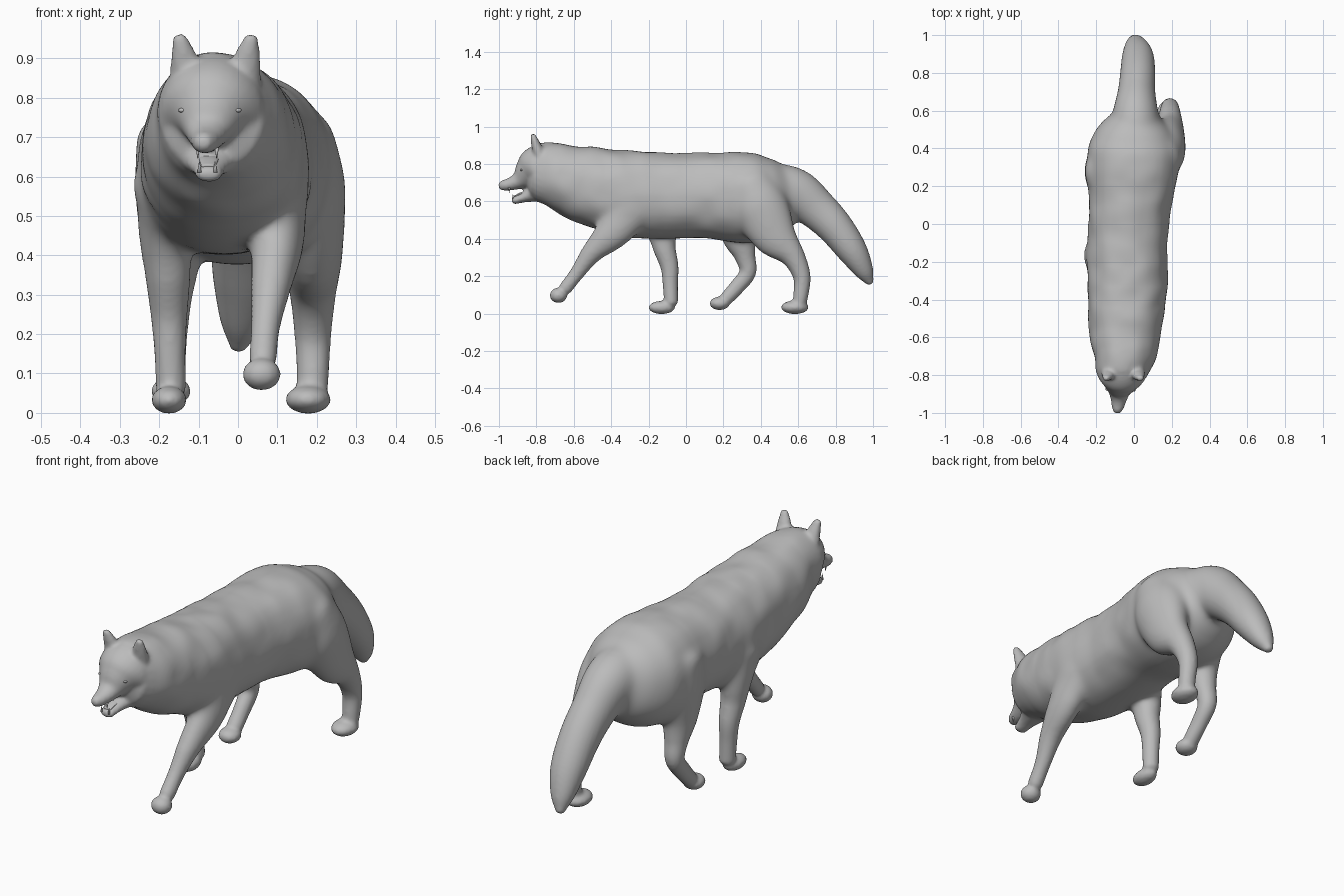
import bpy, bmesh, math
from mathutils import Vector, Matrix, noise

if "Cube" in bpy.data.objects:
    bpy.data.objects.remove(bpy.data.objects["Cube"], do_unlink=True)

SEGMENTS = 28


def make_material(name, colour):
    mat = bpy.data.materials.new(name)
    mat.use_nodes = True
    mat.diffuse_color = colour
    mat.node_tree.nodes["Principled BSDF"].inputs["Base Color"].default_value = colour
    return mat


fur_grey = make_material("fur grey", (0.5, 0.5, 0.5, 1))


def spline(points, steps=5):
    """Catmull-Rom interpolation through stations of (x, y, z, half width, half depth)."""
    pts = [Vector(p) for p in points]
    pts = [2 * pts[0] - pts[1]] + pts + [2 * pts[-1] - pts[-2]]
    out = []
    for a, b, c, d in zip(pts, pts[1:], pts[2:], pts[3:]):
        for i in range(steps):
            t = i / steps
            out.append(b + (c - a) * t / 2 + (2 * a - 5 * b + 4 * c - d) * t * t / 2
                       + (3 * b - a - 3 * c + d) * t ** 3 / 2)
    return out + [pts[-2]]


def loft(bm, points, squareness=2.0, cap=0.6):
    """Skin elliptical rings along a path, with rounded ends."""
    path = spline(points)
    centres = [Vector(p[:3]) for p in path]
    last = len(path) - 1
    sections = []
    for i, p in enumerate(path):
        tangent = (centres[min(i + 1, last)] - centres[max(i - 1, 0)]).normalized()
        sections.append((centres[i], tangent, p[3], p[4]))

    def rounded_end(section, sign):
        c, t, w, d = section
        angles = [math.radians(a) for a in (25, 50, 70, 84)]
        return [(c + t * sign * cap * min(w, d) * math.sin(a), t, w * math.cos(a), d * math.cos(a))
                for a in angles]

    sections = rounded_end(sections[0], -1)[::-1] + sections + rounded_end(sections[-1], 1)
    rings = []
    for c, t, w, d in sections:
        side = (Vector((1, 0, 0)) - t * t.x).normalized()
        up = t.cross(side)
        ring = []
        for k in range(SEGMENTS):
            a = math.tau * k / SEGMENTS
            ca, sa = math.cos(a), math.sin(a)
            u = math.copysign(abs(ca) ** (2 / squareness), ca)
            v = math.copysign(abs(sa) ** (2 / squareness), sa)
            ring.append(bm.verts.new(c + side * w * u + up * d * v))
        rings.append(ring)
    for r, s in zip(rings, rings[1:]):
        for k in range(SEGMENTS):
            n = (k + 1) % SEGMENTS
            bm.faces.new((r[k], r[n], s[n], s[k]))
    bm.faces.new(rings[0][::-1])
    bm.faces.new(rings[-1])


def ellipsoid(bm, centre, radii):
    matrix = Matrix.Translation(centre) @ Matrix.Diagonal((*radii, 1))
    bmesh.ops.create_uvsphere(bm, u_segments=24, v_segments=16, radius=1, matrix=matrix)


def finish(bm, name):
    bmesh.ops.recalc_face_normals(bm, faces=bm.faces)
    mesh = bpy.data.meshes.new(name)
    bm.to_mesh(mesh)
    bm.free()
    mesh.materials.append(fur_grey)
    for poly in mesh.polygons:
        poly.use_smooth = True
    obj = bpy.data.objects.new(name, mesh)
    bpy.context.collection.objects.link(obj)
    return obj


def ramp(value):
    return min(1, max(0, value))


bm = bmesh.new()

# Torso from neck ruff to rump
loft(bm, [(-.06, -.755, .757, .146, .163), (-.05, -.68, .737, .17, .175),
          (-.045, -.58, .702, .188, .2), (-.04, -.45, .67, .205, .217),
          (-.035, -.3, .64, .214, .233), (-.035, -.1, .63, .214, .23),
          (-.02, .1, .633, .218, .229), (-.005, .28, .622, .241, .243),
          (0, .4, .616, .243, .236), (.005, .5, .628, .198, .198),
          (.01, .57, .64, .13, .145)], squareness=2.2)

# Skull and muzzle
loft(bm, [(-.066, -.7, .76, .145, .155), (-.066, -.775, .766, .138, .147),
          (-.069, -.815, .763, .124, .122), (-.073, -.85, .744, .088, .086),
          (-.078, -.89, .714, .058, .05), (-.081, -.93, .696, .043, .036),
          (-.086, -.972, .686, .032, .029)])
ellipsoid(bm, (-.087, -.977, .686), (.028, .027, .028))

# Lower jaw
loft(bm, [(-.07, -.78, .655, .09, .06), (-.073, -.86, .625, .048, .03),
          (-.074, -.92, .604, .033, .02)])

# Ears, mirrored about the middle of the head
for side in (-1, 1):
    loft(bm, [(-.057 + side * dx, y, z, w, d) for dx, y, z, w, d in
              ((.07, -.78, .84, .047, .036), (.081, -.803, .905, .033, .025),
               (.092, -.818, .954, .018, .014))])

# Tail
loft(bm, [(.005, .44, .675, .135, .135), (.008, .58, .65, .122, .13),
          (.014, .7, .557, .1, .11), (.02, .8, .458, .093, .096),
          (.02, .89, .335, .083, .08), (.01, .95, .232, .056, .053),
          (0, .983, .168, .022, .022)])

# Front legs: left one reaching forward, right one planted
loft(bm, [(.1, -.28, .57, .08, .12), (.1, -.39, .44, .07, .096),
          (.085, -.5, .33, .052, .058), (.07, -.58, .22, .037, .039),
          (.063, -.645, .135, .035, .036)])
loft(bm, [(-.175, -.17, .58, .09, .13), (-.182, -.13, .44, .07, .085),
          (-.178, -.115, .35, .058, .061), (-.175, -.088, .25, .047, .048),
          (-.173, -.084, .16, .04, .041), (-.17, -.08, .06, .038, .037)])

# Hind legs: left one trailing, right one lifting
loft(bm, [(.128, .34, .69, .117, .13), (.158, .4, .56, .117, .15),
          (.187, .475, .42, .082, .12), (.19, .57, .31, .06, .066),
          (.19, .619, .2, .047, .047), (.19, .614, .1, .041, .04),
          (.187, .605, .05, .04, .037)])
loft(bm, [(-.143, .27, .69, .115, .13), (-.156, .28, .56, .108, .14),
          (-.165, .285, .42, .08, .1), (-.168, .315, .31, .055, .057),
          (-.17, .33, .22, .044, .045), (-.17, .27, .14, .038, .041),
          (-.17, .215, .08, .038, .037)])

# Paws
for centre, radii in (((.06, -.682, .098), (.049, .047, .041)),
                      ((-.175, -.13, .033), (.045, .071, .035)),
                      ((.178, .582, .034), (.058, .074, .036)),
                      ((-.17, .18, .055), (.051, .054, .036))):
    ellipsoid(bm, centre, radii)

# Blend all parts into one coat, softest where the limbs and tail join the torso
body = finish(bm, "body")
bpy.context.view_layer.objects.active = body
remesh = body.modifiers.new("Blend", "REMESH")
remesh.mode = "VOXEL"
remesh.voxel_size = 0.009
remesh.use_smooth_shade = True
relax = body.modifiers.new("Relax", "SMOOTH")
relax.factor = 0.5
relax.iterations = 5
for name in ("Blend", "Relax"):
    bpy.ops.object.modifier_apply(modifier=name)

joints = body.vertex_groups.new(name="joints")
for v in body.data.vertices:
    weight = ramp((v.co.z - .33) * 10) * ramp((v.co.y + .78) * 12) * ramp((.8 - v.co.y) * 6)
    joints.add([v.index], weight, "REPLACE")
soften = body.modifiers.new("Soften", "SMOOTH")
soften.factor = 0.6
soften.iterations = 45
soften.vertex_group = joints.name
bpy.ops.object.modifier_apply(modifier=soften.name)

# Shaggy lumps on the torso, fading out at head, legs and tail
normals = [v.normal.copy() for v in body.data.vertices]
for v, normal in zip(body.data.vertices, normals):
    fade = ramp((v.co.z - .4) * 8) * ramp((v.co.y + .8) * 8) * ramp((.45 - v.co.y) * 3)
    v.co += normal * fade * .008 * noise.noise(Vector((v.co.x * 8, v.co.y * 9, v.co.z * 8)))

# Eyes set into the face surface
for name, x in (("right_eye", -.14), ("left_eye", -.003)):
    hit, spot, _, _ = body.ray_cast(Vector((x, -2, .768)), Vector((0, 1, 0)))
    bm = bmesh.new()
    ellipsoid(bm, spot + Vector((0, .007, 0)), (.012, .009, .006))
    finish(bm, name)

# Tongue
bm = bmesh.new()
loft(bm, [(-.073, -.84, .65, .03, .01), (-.074, -.88, .642, .024, .008),
          (-.075, -.915, .626, .018, .006)])
finish(bm, "tongue")

# Canine teeth
for label, x, y, z, tilt in (("upper", .024, -.945, .66, math.pi), ("lower", .02, -.925, .624, 0)):
    for side, sign in (("right", -1), ("left", 1)):
        bm = bmesh.new()
        place = Matrix.Translation((-.078 + sign * x, y, z)) @ Matrix.Rotation(tilt, 4, "X")
        bmesh.ops.create_cone(bm, cap_ends=True, segments=10, radius1=.006, radius2=.001,
                              depth=.028, matrix=place)
        finish(bm, f"{side}_{label}_tooth")
